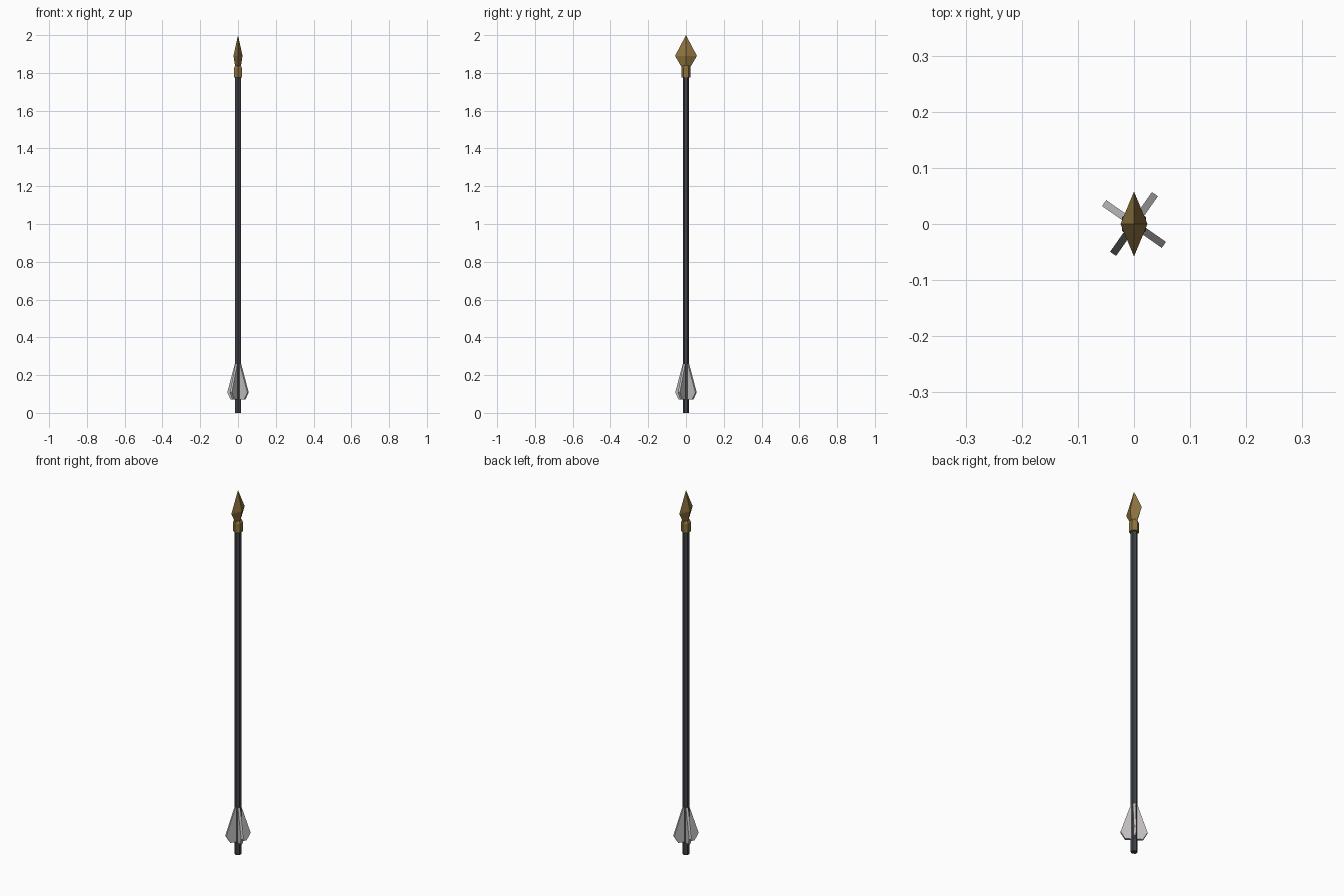
import bpy, bmesh, math
from mathutils import Matrix

if "Cube" in bpy.data.objects:
    bpy.data.objects.remove(bpy.data.objects["Cube"])

def material(name, rgb):
    m = bpy.data.materials.new(name)
    m.diffuse_color = (*rgb, 1)
    m.use_nodes = True
    m.node_tree.nodes["Principled BSDF"].inputs["Base Color"].default_value = m.diffuse_color
    return m

dark = material("dark_steel", (0.05, 0.055, 0.065))
bronze = material("bronze", (0.27, 0.175, 0.05))
feather = material("pale_grey", (0.55, 0.52, 0.53))

def finish(name, bm, mat):
    bmesh.ops.recalc_face_normals(bm, faces=bm.faces)
    me = bpy.data.meshes.new(name)
    bm.to_mesh(me)
    bm.free()
    me.materials.append(mat)
    ob = bpy.data.objects.new(name, me)
    bpy.context.collection.objects.link(ob)

def loft(name, rings, sides, mat, tip=None):
    """Stack of polygon rings (rx, ry, z) with corners on the y axis."""
    bm = bmesh.new()
    loops = []
    for rx, ry, z in rings:
        a = [2 * math.pi * i / sides for i in range(sides)]
        loops.append([bm.verts.new((rx * math.sin(t), ry * math.cos(t), z)) for t in a])
    for lo, hi in zip(loops, loops[1:]):
        for i in range(sides):
            j = (i + 1) % sides
            bm.faces.new((lo[i], lo[j], hi[j], hi[i]))
    bm.faces.new(loops[0])
    if tip is None:
        bm.faces.new(loops[-1])
    else:
        t = bm.verts.new((0, 0, tip))
        for i in range(sides):
            bm.faces.new((loops[-1][i], loops[-1][(i + 1) % sides], t))
    finish(name, bm, mat)

# Hexagonal shaft, socket and four-sided point
loft("shaft", [(0.017, 0.017, 0), (0.017, 0.017, 1.80)], 6, dark)
loft("head_socket", [(0.025, 0.025, 1.775), (0.025, 0.025, 1.825), (0.017, 0.019, 1.84)], 6, bronze)
loft("head_point", [(0.014, 0.02, 1.825), (0.024, 0.058, 1.89)], 4, bronze, tip=2.0)

# Four tail vanes, extruded from one profile
profile = [(0.005, 0.07), (0.043, 0.07), (0.065, 0.108), (0.016, 0.26), (0.005, 0.26)]
for k in range(4):
    bm = bmesh.new()
    f = bm.faces.new([bm.verts.new((r, -0.0065, z)) for r, z in profile])
    ext = bmesh.ops.extrude_face_region(bm, geom=[f])["geom"]
    bmesh.ops.translate(bm, vec=(0, 0.013, 0), verts=[v for v in ext if isinstance(v, bmesh.types.BMVert)])
    bm.transform(Matrix.Rotation(math.radians(55 + 90 * k), 4, 'Z'))
    finish(f"tail_vane_{k + 1}", bm, feather)
